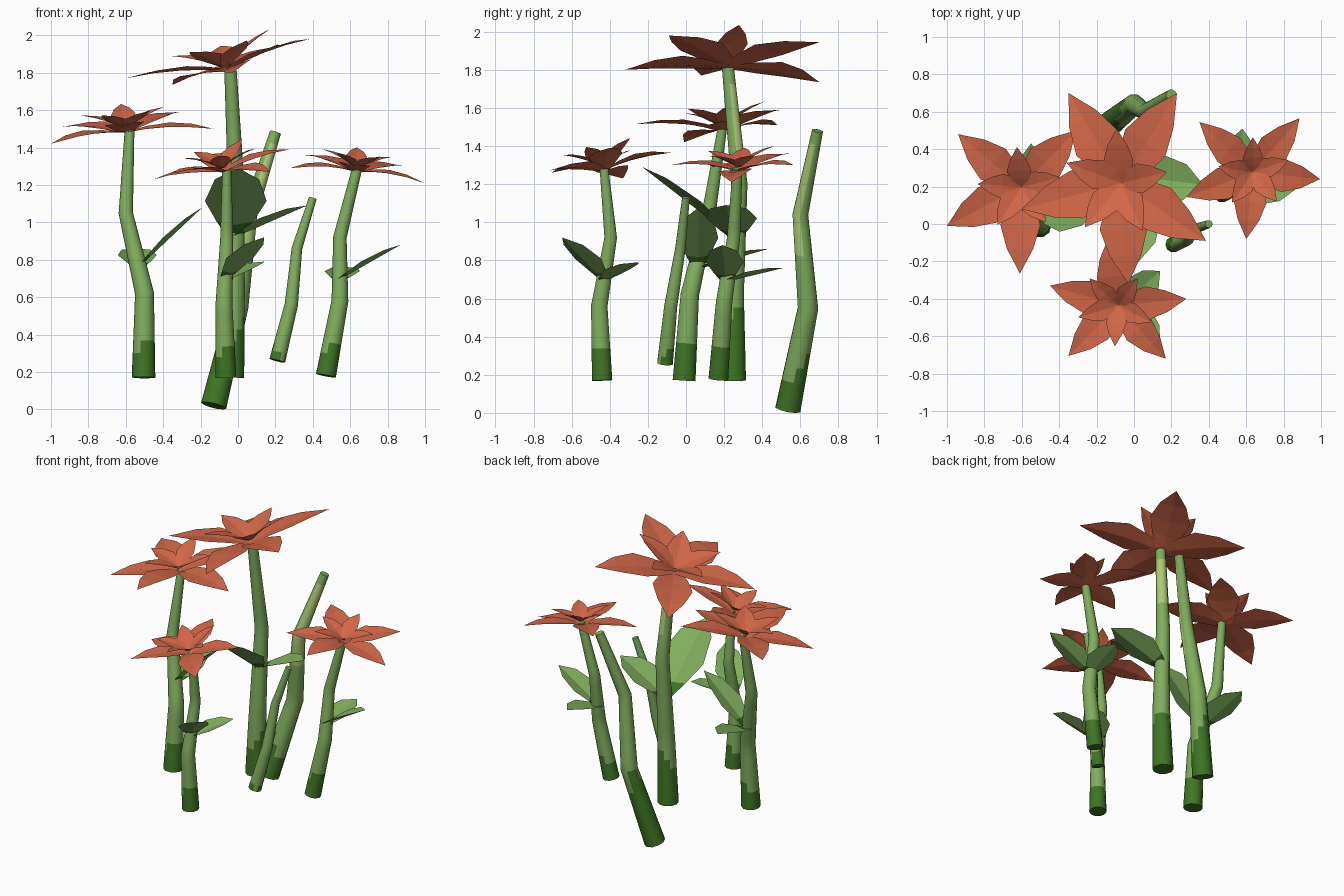
import bpy, bmesh, math
from mathutils import Vector as V

if "Cube" in bpy.data.objects:
    bpy.data.objects.remove(bpy.data.objects["Cube"])


def material(name, rgb):
    m = bpy.data.materials.new(name)
    m.diffuse_color = (*rgb, 1)
    m.use_nodes = True
    m.node_tree.nodes["Principled BSDF"].inputs["Base Color"].default_value = m.diffuse_color
    return m


GREEN = material("stem green", (0.215, 0.42, 0.11))
DARK = material("dark green", (0.05, 0.18, 0.018))
LIGHT = material("pale green", (0.42, 0.60, 0.18))
PETAL = material("coral petal", (0.64, 0.135, 0.065))


def make_object(name, bm, mats, smooth=False):
    me = bpy.data.meshes.new(name)
    bm.to_mesh(me)
    bm.free()
    for m in mats:
        me.materials.append(m)
    for p in me.polygons:
        p.use_smooth = smooth and len(p.vertices) == 4
    ob = bpy.data.objects.new(name, me)
    bpy.context.collection.objects.link(ob)
    return ob


def stem(name, path, r0, r1, dark=(0.12, 0.03, 0), light=None, sides=10, sub=7):
    """Kinked tapering tube; dark foot with a ragged edge, optional pale patch.
    dark = (height share, raggedness, angle), light = (angle, from, to)"""
    pts = [V(p) for p in path]
    n = len(pts)
    key = []
    for i, p in enumerate(pts):
        t = (pts[min(i + 1, n - 1)] - pts[max(i - 1, 0)]).normalized()
        u = V((0, 1, 0)).cross(t).normalized()
        w = t.cross(u)
        r = r0 + (r1 - r0) * i / (n - 1)
        key.append([p + r * (u * math.cos(a) + w * math.sin(a))
                    for a in (math.tau * k / sides for k in range(sides))])
    bm = bmesh.new()
    rings = []
    for i in range(n - 1):
        for s in range(sub + (i == n - 2)):
            rings.append([bm.verts.new(a.lerp(b, s / sub))
                          for a, b in zip(key[i], key[i + 1])])
    last = len(rings) - 1
    for i in range(last):
        for k in range(sides):
            j = (k + 1) % sides
            f = bm.faces.new((rings[i][k], rings[i][j], rings[i + 1][j], rings[i + 1][k]))
            frac, ang = (i + 0.5) / last, math.tau * (k + 0.5) / sides
            if frac < dark[0] + dark[1] * math.cos(ang - dark[2]):
                f.material_index = 1
            elif light and light[1] < frac < light[2] and math.cos(ang - light[0]) > 0.55:
                f.material_index = 2
    for cap, idx in ((rings[0][::-1], 1), (rings[-1], 0)):
        bm.faces.new(cap).material_index = idx
    make_object(name, bm, (GREEN, DARK, LIGHT), True)


def blade(bm, root, tip, normal, profile, arch, fold, dark_below=0):
    """Pointed blade folded along its midrib; profile = (share, half width)."""
    d = tip - root
    side = normal.cross(d).normalized()
    up = d.cross(side).normalized()
    rows = []
    for t, hw in profile:
        c = root + d * t + up * arch * 4 * t * (1 - t)
        rows.append([bm.verts.new(c + side * hw * s + up * fold * hw * abs(s))
                     for s in (-1, 0, 1)])
    end = bm.verts.new(tip)
    for i, (a, b) in enumerate(zip(rows, rows[1:])):
        for k in (0, 1):
            f = bm.faces.new((a[k], a[k + 1], b[k + 1], b[k]))
            f.material_index = int(profile[i + 1][0] <= dark_below)
    for k in (0, 1):
        bm.faces.new((rows[-1][k], rows[-1][k + 1], end))


def leaf(name, root, tip, width):
    h = width / 2
    bm = bmesh.new()
    blade(bm, V(root), V(tip), V((0, 0, 1)),
          [(0, 0.2 * h), (0.2, 0.6 * h), (0.45, h), (0.78, 0.72 * h)], 0, 0.25, 0.25)
    make_object(name, bm, (GREEN, DARK))


def flower(name, centre, tips, inner=0.55, lift=0.1):
    """Five long petals to the given tips and a raised inner whorl between them."""
    c = V(centre)
    rel = sorted((V(t) - c for t in tips), key=lambda v: math.atan2(v.y, v.x))
    pairs = list(zip(rel, rel[1:] + rel[:1]))
    normal = sum((a.cross(b) for a, b in pairs), V()).normalized()
    size = sum(v.length for v in rel) / len(rel)
    bm = bmesh.new()
    shape = ((0, 0.08), (0.22, 0.17), (0.45, 0.235), (0.72, 0.155))
    for v in rel:
        blade(bm, c, c + v, normal, [(t, w * size) for t, w in shape], 0.02, 0.12)
    for a, b in pairs:
        mid = (a.normalized() + b.normalized()).normalized() * size * inner
        top = c + normal * 0.02
        blade(bm, top, top + mid + normal * lift, normal,
              [(t, w * size * 0.62) for t, w in shape], 0.01, 0.15)
    make_object(name, bm, (PETAL,))


# stems
stem("left_stem", [(-.505, -.01, .17), (-.5, .02, .62), (-.6, .12, 1.05), (-.58, .19, 1.49)], .063, .026)
stem("tall_stem", [(-.035, .25, .17), (-.02, .25, .62), (-.01, .28, 1.2), (-.04, .22, 1.81)], .068, .033,
     dark=(.2, .08, 1), light=(1.0, .75, .93))
stem("right_stem", [(.47, .17, .18), (.545, .2, .58), (.545, .25, .92), (.635, .27, 1.28)], .054, .027)
stem("front_stem", [(-.065, -.44, .17), (-.075, -.455, .56), (-.06, -.395, .92), (-.06, -.43, 1.28)], .056, .024)
stem("bare_tall_stem", [(-.13, .535, .02), (0, .64, .55), (.06, .6, 1.04), (.2, .69, 1.48)], .069, .03,
     dark=(.2, .12, 2.6), light=(-1, .5, .95))
stem("bare_short_stem", [(.21, -.11, .26), (.285, -.08, .56), (.315, -.03, .86), (.4, 0, 1.13)], .043, .021,
     dark=(.08, .06, 2))

# leaves, two on each flowering stem
leaf("left_leaf_a", (-.54, .06, .75), (-.19, .07, 1.08), .21)
leaf("left_leaf_b", (-.53, .05, .75), (-.55, .43, .86), .21)
leaf("tall_leaf_a", (-.02, .26, .91), (.0, -.23, 1.29), .33)
leaf("tall_leaf_b", (-.04, .26, .91), (.37, .21, 1.09), .27)
leaf("right_leaf_a", (.52, .21, .68), (.87, .19, .88), .2)
leaf("right_leaf_b", (.54, .18, .68), (.58, .51, .76), .19)
leaf("front_leaf_a", (-.08, -.42, .68), (.14, -.65, .92), .2)
leaf("front_leaf_b", (-.08, -.45, .68), (.14, -.25, .79), .18)

# flower heads
flower("left_flower", (-.6, .2, 1.48), [(-.94, .48, 1.51), (-.31, .5, 1.59), (-.13, .08, 1.5),
                                        (-.61, -.265, 1.515), (-1, -.01, 1.42)], .5, .08)
flower("tall_flower", (-.06, .22, 1.81), [(-.35, .7, 1.735), (.23, .7, 1.945), (.385, -.09, 1.98),
                                          (-.03, -.32, 1.8), (-.6, .08, 1.77)], .52, .1)
flower("right_flower", (.63, .28, 1.27), [(.35, .545, 1.36), (.885, .565, 1.3), (.995, .24, 1.21),
                                          (.6, -.08, 1.3), (.28, .145, 1.29)], .52, .07)
flower("front_flower", (-.08, -.43, 1.27), [(-.45, -.33, 1.23), (.28, -.4, 1.39), (.17, -.72, 1.27),
                                            (-.35, -.705, 1.26), (-.14, -.08, 1.365)], .55, .07)
